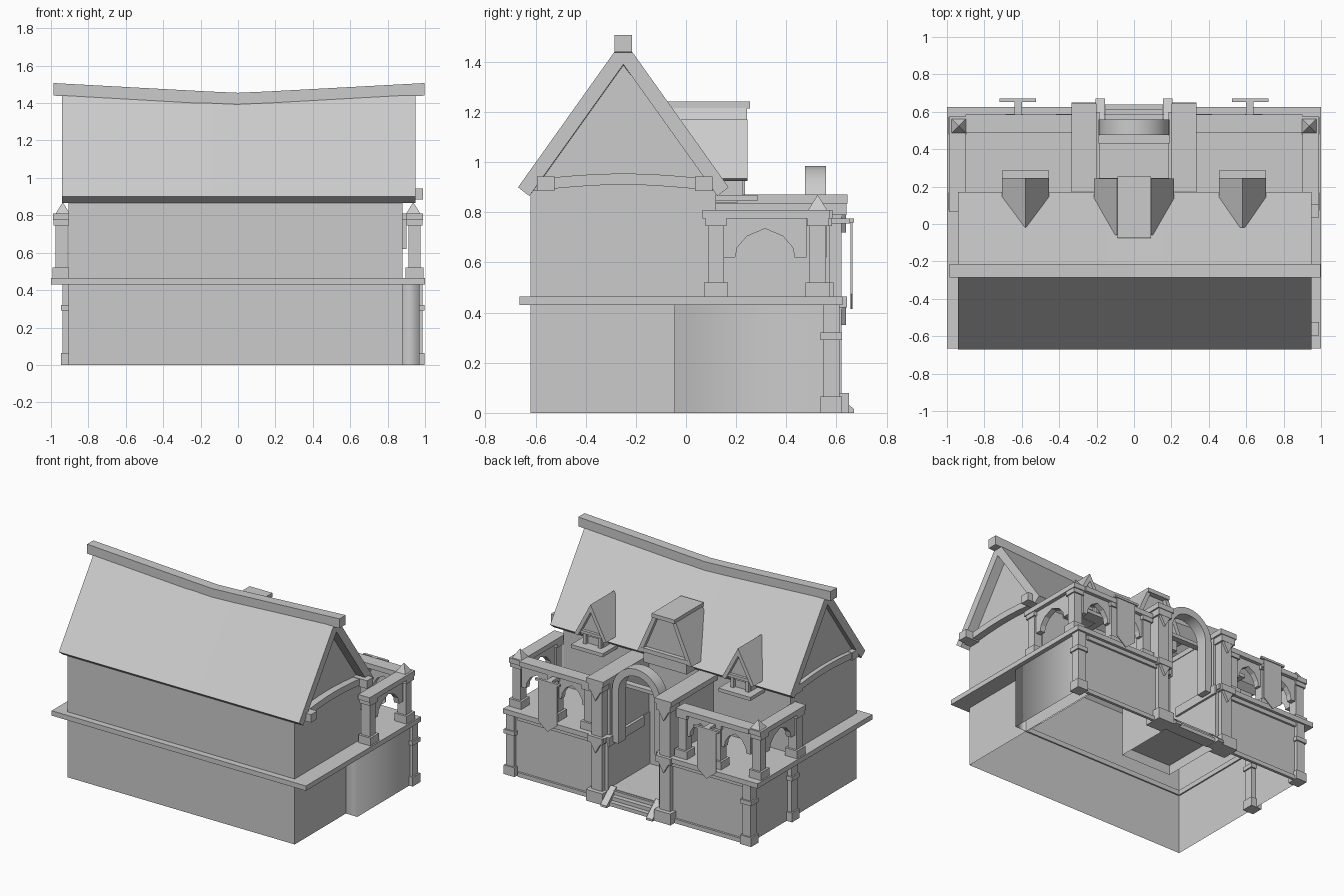
import bpy, bmesh, math
from mathutils import Matrix

if "Cube" in bpy.data.objects:
    bpy.data.objects.remove(bpy.data.objects["Cube"], do_unlink=True)

stone = bpy.data.materials.new("plain_grey")
stone.use_nodes = True
GREY = (0.6, 0.6, 0.6, 1)
stone.diffuse_color = GREY
stone.node_tree.nodes["Principled BSDF"].inputs["Base Color"].default_value = GREY


def finish(name, bm):
    bmesh.ops.recalc_face_normals(bm, faces=bm.faces)
    mesh = bpy.data.meshes.new(name)
    bm.to_mesh(mesh)
    bm.free()
    mesh.materials.append(stone)
    ob = bpy.data.objects.new(name, mesh)
    bpy.context.collection.objects.link(ob)
    return ob


def loft(name, rings, caps=True):
    bm = bmesh.new()
    loops = [[bm.verts.new(p) for p in ring] for ring in rings]
    n = len(loops[0])
    for a, b in zip(loops, loops[1:]):
        for i in range(n):
            j = (i + 1) % n
            bm.faces.new((a[i], a[j], b[j], b[i]))
    if caps:
        bm.faces.new(loops[0])
        bm.faces.new(loops[-1])
    return finish(name, bm)


def prism(name, pts, axis, lo, hi, caps=True):
    """Extrude a 2D outline along an axis."""
    place = {"x": lambda p, t: (t, p[0], p[1]),
             "y": lambda p, t: (p[0], t, p[1]),
             "z": lambda p, t: (p[0], p[1], t)}[axis]
    return loft(name, [[place(p, t) for p in pts] for t in (lo, hi)], caps)


def box(name, x0, x1, y0, y1, z0, z1):
    return prism(name, [(x0, y0), (x1, y0), (x1, y1), (x0, y1)], "z", z0, z1)


def block(name, x, y, w, z0, z1):
    return box(name, x - w / 2, x + w / 2, y - w / 2, y + w / 2, z0, z1)


def pyramid(name, x, y, w, z0, z1):
    bm = bmesh.new()
    m = Matrix.Translation((x, y, (z0 + z1) / 2)) @ Matrix.Rotation(math.pi / 4, 4, "Z")
    bmesh.ops.create_cone(bm, cap_ends=True, segments=4, radius1=w * 0.707,
                          radius2=0, depth=z1 - z0, matrix=m)
    return finish(name, bm)


def column(x, y, name="loggia_post"):
    block(name + "_base", x, y, 0.095, 0.465, 0.52)
    block(name, x, y, 0.065, 0.52, 0.745)
    block(name + "_capital", x, y, 0.085, 0.745, 0.78)


def arch_panel(axis, a0, a1, lo, hi):
    """Spandrel with a pointed faceted opening."""
    mid, half, spring = (a0 + a1) / 2, abs(a1 - a0) * 0.36, 0.62
    rise = [(-1, 0), (-0.93, 0.04), (-0.6, 0.085), (0, 0.115),
            (0.6, 0.085), (0.93, 0.04), (1, 0)]
    k = half if a1 > a0 else -half
    pts = [(a0, 0.79), (a0, spring)] + [(mid + u * k, spring + v) for u, v in rise]
    prism("loggia_arch", pts + [(a1, spring), (a1, 0.79)], axis, lo, hi)


# Lower storey: open shell with an entrance recess at the back
prism("lower_walls", [(-.905, -.62), (.88, -.62), (.88, .59), (.2, .59), (.2, .12),
                      (-.2, .12), (-.2, .59), (-.905, .59)], "z", 0, .44, caps=False)
bay = prism("side_bay", [(.87, .59), (.87, -.045), (.97, -.045), (.97, .59)],
            "z", 0, .43, caps=False)
for p in bay.data.polygons:
    p.use_smooth = True
for e in bay.data.edges:
    e.use_edge_sharp = all(bay.data.vertices[i].co.y > .5 for i in e.vertices)

# Storey ledge and terrace floors, open over the main room
prism("storey_ledge", [(-1, -.665), (1, -.665), (1, .625), (.2, .625), (.2, .1),
                       (.87, .1), (.87, -.61), (-.895, -.61), (-.895, .1),
                       (-.2, .1), (-.2, .625), (-1, .625)], "z", .43, .465)

# Upper storey with gables, open underneath
upper = prism("upper_walls", [(-.62, .44), (-.62, .9), (-.25, 1.4), (.12, .9), (.12, .44)],
              "x", -.905, .88)
bm = bmesh.new()
bm.from_mesh(upper.data)
under = [f for f in bm.faces if f.calc_center_median().z < .5]
bmesh.ops.delete(bm, geom=under, context="FACES_ONLY")
bm.to_mesh(upper.data)
bm.free()

# Sagging roof and ridge beam
roof, ridge = [], []
for x, sag in ((-.94, 0), (-.15, .045), (0, .052), (.15, .045), (.95, 0)):
    roof.append([(x, -.67, .9), (x, -.25, 1.49 - sag), (x, .17, .9),
                 (x, .125, .865), (x, -.25, 1.39 - sag), (x, -.625, .865)])
    rx = x * 1.05
    ridge.append([(rx, -.285, 1.44 - sag), (rx, -.285, 1.507 - sag),
                  (rx, -.215, 1.507 - sag), (rx, -.215, 1.44 - sag)])
loft("roof", roof)
loft("ridge_beam", ridge)

# Gable tie beams, bowed upward, with block ends
bow = [(-.62 + .74 * i / 8, .025 * math.sin(math.pi * i / 8)) for i in range(9)]
tie = [(y, .885 + b) for y, b in bow] + [(y, .93 + b) for y, b in reversed(bow)]
for wall, beam, end in ((-.905, -.935, -.94), (.88, .93, .99)):
    prism("tie_beam", tie, "x", wall, beam)
    for y in (-.56, .07):
        box("tie_end", wall, end, y - .035, y + .035, .885, .942)

# Central dormer with a flat cap
prism("dormer_body", [(-.19, .95), (-.075, 1.215), (.075, 1.215), (.19, .95)], "y", -.06, .215)
box("dormer_base", -.17, .17, .05, .235, .87, .95)
box("dormer_cap", -.087, .092, -.075, .255, 1.215, 1.243)
box("dormer_sill", -.19, .19, .18, .245, .945, .975)
for s in (-1, 1):
    prism("dormer_side", [(s * .215, .94), (s * .09, 1.22), (s * .06, 1.22), (s * .18, .94)],
          "y", -.06, .243)

# Small steep dormers
for s in (-1, 1):
    c = s * .58
    prism("small_dormer_roof", [(c - .125, .935), (c, 1.17), (c + .125, .935), (c + .1, .925),
                                (c, 1.115), (c - .1, .925)], "y", -.02, .245)
    prism("small_dormer_gable", [(c - .1, .925), (c, 1.13), (c + .1, .925)], "y", .02, .215)
    box("small_dormer_wall", c - .075, c + .075, .05, .205, .84, .95)
    box("small_dormer_sill", c - .125, c + .125, .1, .285, .845, .87)
    box("small_dormer_lintel", c - .09, c + .09, .19, .235, .945, .965)
    for d in (-.06, .06):
        block("small_dormer_post", c + d, .215, .025, .865, .95)

# Terraces on both sides of the entrance
for s in (-1, 1):
    edge = s * .943
    # Open loggia posts, arches and beams
    for x, y in ((edge, .12), (edge, .525), (s * .64, .54), (s * .37, .54)):
        column(x, y)
    arch_panel("x", .15, .48, edge - .02, edge + .02)
    for a0, a1 in ((.9, .66), (.62, .39)):
        arch_panel("y", s * a0, s * a1, .52, .56)
    box("side_beam", s * .9, s * .99, .065, .575, .775, .81)
    box("back_beam", s * .9, s * .33, .49, .585, .775, .81)
    pyramid("finial", s * .937, .525, .075, .81, .87)

    # Hanging banner on a bracket
    box("banner_bracket", s * .6, s * .64, .58, .655, .755, .775)
    box("banner_rod", s * .525, s * .72, .652, .67, .76, .775)
    prism("banner", [(s * .55, .765), (s * .7, .765), (s * .7, .475), (s * .625, .415),
                     (s * .55, .475)], "y", .657, .664)

    # Lower wall pilasters
    outer = -.905 if s < 0 else .955
    for y in (.12, .58) if s < 0 else (.58,):
        block("pilaster", outer, y, .065, 0, .43)
        block("pilaster_foot", outer, y, .085, 0, .065)
        block("pilaster_band", outer, y, .085, .29, .32)
    box("wall_plinth", s * .9, s * .3, .585, .605, 0, .03)
    box("wall_top_rail", s * .9, s * .3, .585, .605, .4, .43)
    box("recess_rail", s * .185, s * .2, .2, .6, .4, .465)

    # Entrance piers, partition walls and the beams tying them to the house
    px = s * .268
    block("pier", px, .578, .085, 0, .84)
    block("pier_foot", px, .585, .13, 0, .08)
    block("pier_band", px, .585, .115, .42, .465)
    block("pier_cap", px, .585, .11, .79, .845)
    for z in (.35, .72):
        prism("pier_corbel", [(px - .04, z + .07), (px + .04, z + .07), (px, z)],
              "y", .6, .638)
    box("pier_beam", s * .2, s * .333, .12, .645, .835, .872)
    box("partition_wall", s * .205, s * .3, .11, .56, .44, .84)

    # Stair cheeks
    prism("stair_cheek", [(.56, 0), (.67, 0), (.67, .015), (.56, .11)],
          "x", s * .155, s * .205)

# Entrance arch
turn = [math.pi * i / 16 for i in range(17)]
outline = [(.19, .42)] + [(.19 * math.cos(a), .795 + .19 * math.sin(a)) for a in turn]
outline += [(-.19, .42), (-.14, .42)]
outline += [(.14 * math.cos(a), .795 + .14 * math.sin(a)) for a in reversed(turn)] + [(.14, .42)]
arch = prism("entrance_arch", outline, "y", .475, .558)
bpy.context.view_layer.objects.active = arch
arch.select_set(True)
bpy.ops.object.shade_smooth_by_angle(angle=math.radians(30))
arch.select_set(False)
box("arch_tie", -.19, .19, .43, .475, .79, .815)

# Recess floor, steps and door
box("recess_floor", -.2, .2, .12, .57, .07, .095)
for i in range(3):
    box("step", -.16, .16, .55, .585 + .027 * i, .064 - .03 * i, .09 - .03 * i)
box("door", -.09, .09, .115, .13, .095, .4)
